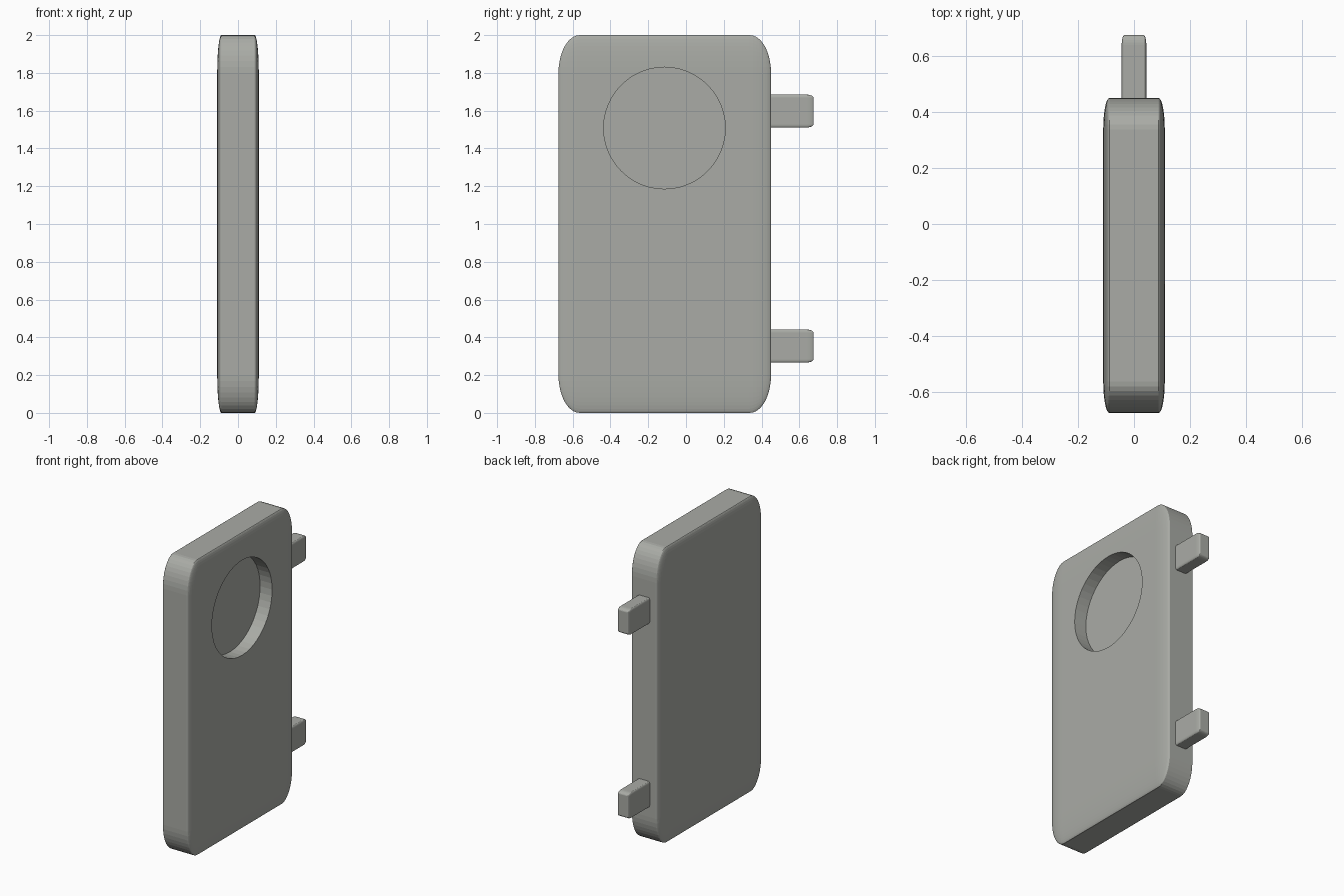
import bpy, bmesh, math
from mathutils import Matrix, Vector

if "Cube" in bpy.data.objects:
    bpy.data.objects.remove(bpy.data.objects["Cube"])

grey = bpy.data.materials.new("warm grey")
grey.diffuse_color = (0.40, 0.41, 0.38, 1)
grey.use_nodes = True
grey.node_tree.nodes["Principled BSDF"].inputs["Base Color"].default_value = grey.diffuse_color


def rounded_block(name, centre, half, segments):
    """Cube with evenly rounded edges, then stretched to its half sizes."""
    bm = bmesh.new()
    bmesh.ops.create_cube(bm, size=2)
    bmesh.ops.bevel(bm, geom=bm.edges[:], offset=0.2, segments=segments,
                    profile=0.5, affect='EDGES', clamp_overlap=True)
    bmesh.ops.scale(bm, vec=Vector(half), verts=bm.verts)
    bmesh.ops.translate(bm, vec=Vector(centre), verts=bm.verts)
    bmesh.ops.recalc_face_normals(bm, faces=bm.faces)
    me = bpy.data.meshes.new(name)
    bm.to_mesh(me)
    bm.free()
    me.materials.append(grey)
    ob = bpy.data.objects.new(name, me)
    bpy.context.collection.objects.link(ob)
    return ob


# Main slab
body = rounded_block("body", (0, -0.1125, 1), (0.11, 0.5625, 1), 10)

# Round pocket in the +x face
bm = bmesh.new()
bmesh.ops.create_cone(bm, cap_ends=True, segments=48, radius1=0.322,
                      radius2=0.322, depth=0.2,
                      matrix=Matrix.Translation((0.12, -0.114, 1.508))
                      @ Matrix.Rotation(math.pi / 2, 4, 'Y'))
me = bpy.data.meshes.new("pocket_cutter")
bm.to_mesh(me)
bm.free()
me.materials.append(grey)
cutter = bpy.data.objects.new("pocket_cutter", me)
bpy.context.collection.objects.link(cutter)
cutter.hide_render = True
cutter.hide_viewport = True
cut = body.modifiers.new("pocket", 'BOOLEAN')
cut.operation = 'DIFFERENCE'
cut.solver = 'EXACT'
cut.object = cutter

# Two tabs on the back edge, rooted inside the slab
for name, z in (("lower_tab", 0.354), ("upper_tab", 1.598)):
    rounded_block(name, (0, 0.5, z), (0.044, 0.175, 0.087), 6)
